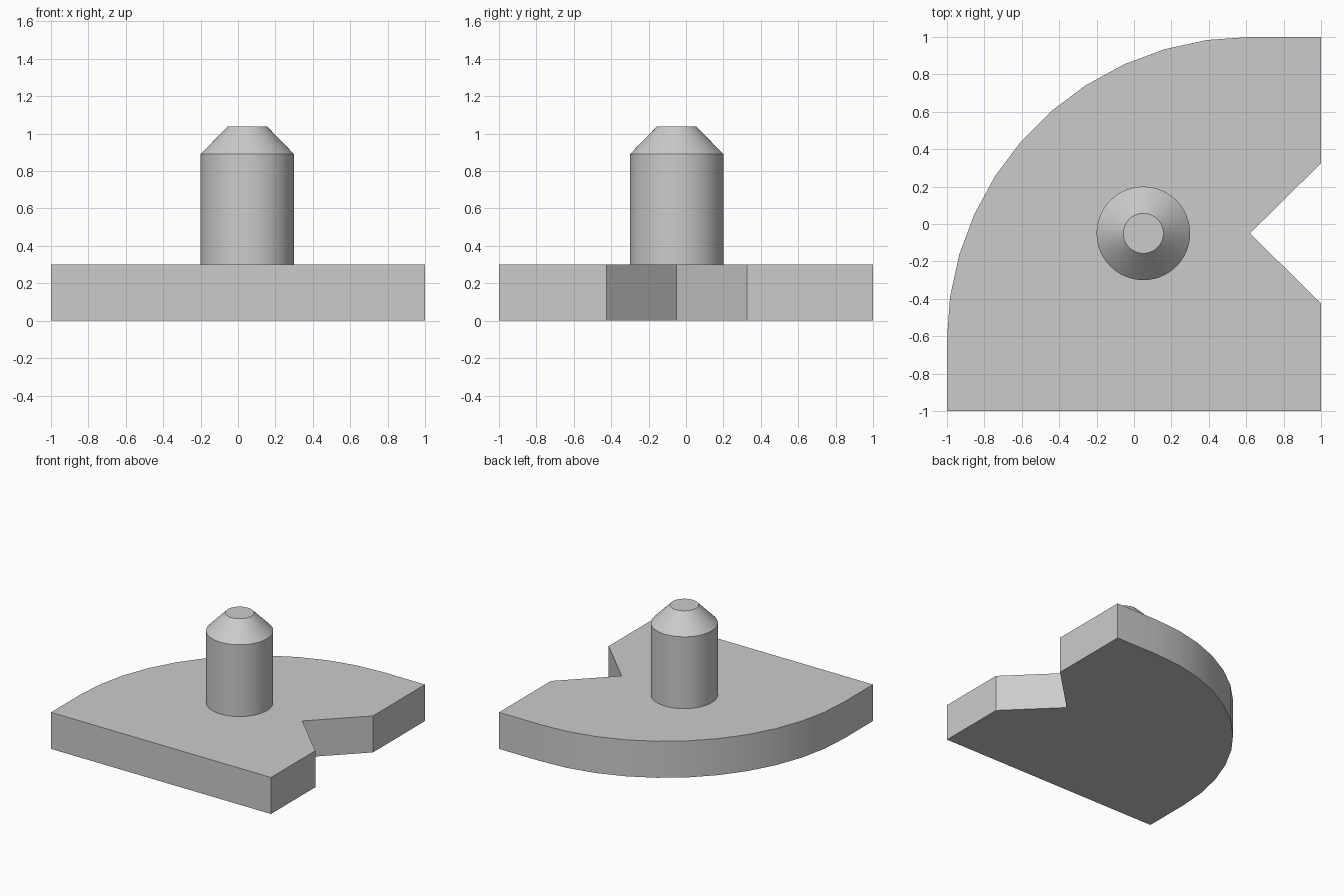
import bpy, bmesh, math

if "Cube" in bpy.data.objects:
    bpy.data.objects.remove(bpy.data.objects["Cube"])

grey = bpy.data.materials.new("light_grey")
grey.diffuse_color = (0.6, 0.6, 0.6, 1)
grey.use_nodes = True
grey.node_tree.nodes["Principled BSDF"].inputs["Base Color"].default_value = grey.diffuse_color


def finish(bm, name):
    bmesh.ops.recalc_face_normals(bm, faces=bm.faces)
    mesh = bpy.data.meshes.new(name)
    bm.to_mesh(mesh)
    bm.free()
    mesh.materials.append(grey)
    obj = bpy.data.objects.new(name, mesh)
    bpy.context.collection.objects.link(obj)
    bpy.ops.object.select_all(action='DESELECT')
    obj.select_set(True)
    bpy.context.view_layer.objects.active = obj
    bpy.ops.object.shade_smooth_by_angle(angle=math.radians(30))


# Base plate: rounded back-left corner, V notch in the right edge
C, R, STEPS = 0.62, 1.62, 11
outline = [(-1, -1), (1, -1), (1, -0.425), (0.62, -0.05), (1, 0.325), (1, 1)]
for i in range(STEPS + 1):
    a = math.pi / 2 * (1 + i / STEPS)
    outline.append((C + R * math.cos(a), -C + R * math.sin(a)))
bm = bmesh.new()
face = bm.faces.new([bm.verts.new((x, y, 0)) for x, y in outline])
top = bmesh.ops.extrude_face_region(bm, geom=[face])["geom"]
bmesh.ops.translate(bm, vec=(0, 0, 0.3),
                    verts=[v for v in top if isinstance(v, bmesh.types.BMVert)])
finish(bm, "base_plate")

# Locating pin: straight shank with a chamfered tip
SEG = 64
bm = bmesh.new()
rings = []
for r, z in [(0.25, 0.3), (0.25, 0.89), (0.107, 1.037)]:
    rings.append([bm.verts.new((0.05 + r * math.cos(2 * math.pi * k / SEG),
                                -0.05 + r * math.sin(2 * math.pi * k / SEG), z))
                  for k in range(SEG)])
for lo, hi in zip(rings, rings[1:]):
    for k in range(SEG):
        n = (k + 1) % SEG
        bm.faces.new((lo[k], lo[n], hi[n], hi[k]))
bm.faces.new(rings[0][::-1])
bm.faces.new(rings[-1])
finish(bm, "locating_pin")
